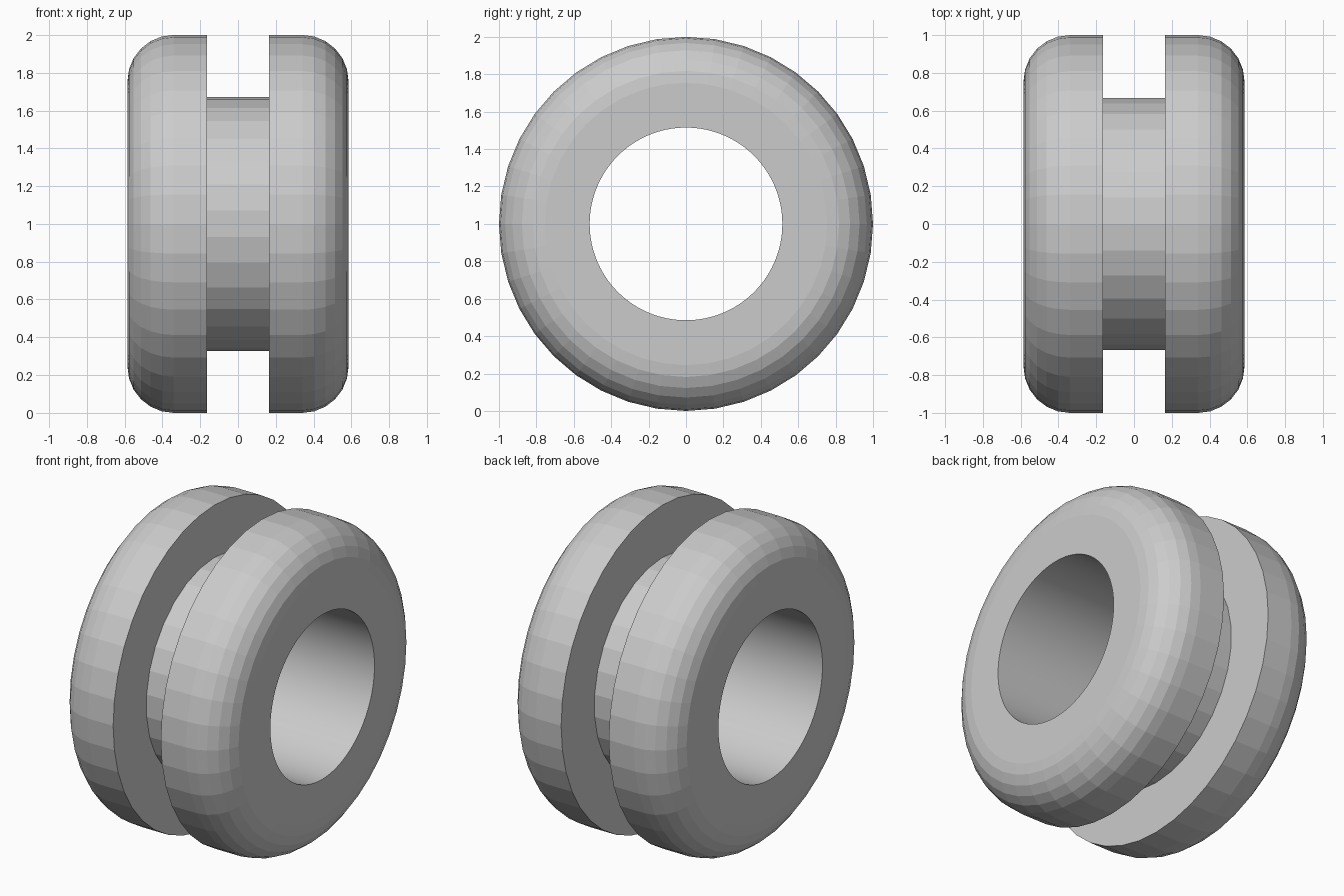
import bpy
import bmesh
from math import pi, sin, cos

default_cube = bpy.data.objects.get("Cube")
if default_cube:
    bpy.data.objects.remove(default_cube, do_unlink=True)

STEPS = 120            # shared by every ring, so differing side counts join up
FLANGE_SIDES, NECK_SIDES = 40, 30
HALF_WIDTH, HALF_GROOVE = 0.585, 0.165
OUTER, NECK, BORE, FILLET = 1.0, 0.672, 0.515, 0.245
FILLET_STEPS = 6


def ring(bm, x, radius, sides):
    """Ring around the x axis whose points lie on a polygon of the given sides."""
    verts = []
    for i in range(STEPS):
        angle = 2 * pi * i / STEPS
        sector = 2 * pi / sides
        offset = angle % sector - sector / 2
        if abs(offset) > sector / 2:
            offset = sector / 2
        r = radius * cos(sector / 2) / cos(offset)
        verts.append(bm.verts.new((x, r * sin(angle), OUTER + r * cos(angle))))
    return verts


# Half profile: neck, flange wall, rounded rim, end face, bore
half = [(HALF_GROOVE, NECK, NECK_SIDES), (HALF_GROOVE, OUTER, FLANGE_SIDES)]
for k in range(FILLET_STEPS + 1):
    a = pi / 2 * k / FILLET_STEPS
    half.append((HALF_WIDTH - FILLET + FILLET * sin(a),
                 OUTER - FILLET + FILLET * cos(a), FLANGE_SIDES))
half.append((HALF_WIDTH, BORE, STEPS))
profile = half + [(-x, r, n) for x, r, n in reversed(half)]

# Grommet body, revolved as a closed loop
bm = bmesh.new()
rings = [ring(bm, *p) for p in profile]
bore_index = len(half) - 1
for j, a in enumerate(rings):
    b = rings[(j + 1) % len(rings)]
    for i in range(STEPS):
        n = (i + 1) % STEPS
        face = bm.faces.new((a[i], a[n], b[n], b[i]))
        face.smooth = j == bore_index      # only the bore is smooth
bmesh.ops.recalc_face_normals(bm, faces=bm.faces)

mesh = bpy.data.meshes.new("grommet_body")
bm.to_mesh(mesh)
bm.free()
grommet = bpy.data.objects.new("grommet_body", mesh)
bpy.context.collection.objects.link(grommet)

# Plain grey rubber
grey = (0.6, 0.6, 0.6, 1)
rubber = bpy.data.materials.new("grey_rubber")
rubber.use_nodes = True
rubber.diffuse_color = grey
for node in rubber.node_tree.nodes:
    if node.type == "BSDF_PRINCIPLED":
        node.inputs["Base Color"].default_value = grey
mesh.materials.append(rubber)
